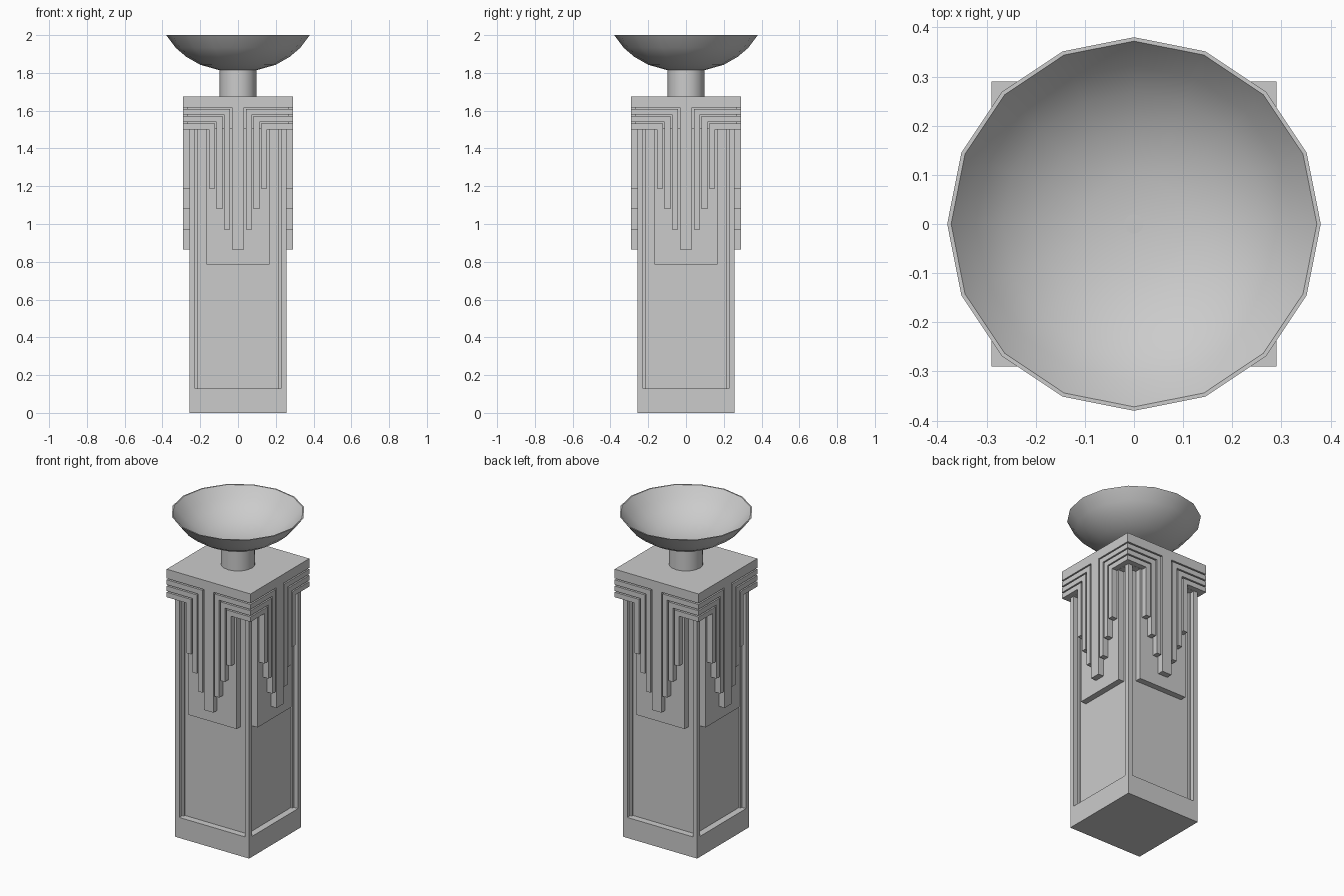
import bpy, bmesh, math
from mathutils import Matrix

if "Cube" in bpy.data.objects:
    bpy.data.objects.remove(bpy.data.objects["Cube"])


def finish(name, bm, smooth=False):
    bmesh.ops.recalc_face_normals(bm, faces=bm.faces)
    me = bpy.data.meshes.new(name)
    bm.to_mesh(me)
    bm.free()
    ob = bpy.data.objects.new(name, me)
    bpy.context.collection.objects.link(ob)
    if smooth:
        bpy.ops.object.select_all(action='DESELECT')
        ob.select_set(True)
        bpy.context.view_layer.objects.active = ob
        bpy.ops.object.shade_smooth_by_angle(angle=math.radians(40))
    return ob


def box(bm, x0, x1, y0, y1, z0, z1):
    m = Matrix.Translation(((x0 + x1) / 2, (y0 + y1) / 2, (z0 + z1) / 2)) \
        @ Matrix.Diagonal((x1 - x0, y1 - y0, z1 - z0, 1))
    bmesh.ops.create_cube(bm, size=1, matrix=m)


def four_sides(bm):
    # repeat the front-facing geometry on all four faces
    src = bm.verts[:] + bm.edges[:] + bm.faces[:]
    for i in range(1, 4):
        new = bmesh.ops.duplicate(bm, geom=src)["geom"]
        bmesh.ops.rotate(bm, verts=[g for g in new if isinstance(g, bmesh.types.BMVert)],
                         cent=(0, 0, 0), matrix=Matrix.Rotation(i * math.pi / 2, 3, 'Z'))


def lathe(name, profile, sides=16):
    bm = bmesh.new()
    vs = [bm.verts.new((r, 0, z)) for r, z in profile]
    es = [bm.edges.new(p) for p in zip(vs, vs[1:])]
    bmesh.ops.spin(bm, geom=vs + es, cent=(0, 0, 0), axis=(0, 0, 1),
                   angle=2 * math.pi, steps=sides)
    bmesh.ops.remove_doubles(bm, verts=bm.verts, dist=1e-4)
    return finish(name, bm, True)


S, C, P = 0.256, 0.29, 0.215   # shaft, cap and recess half widths
BAND_BOTTOM, CAP_BOTTOM, TOP = 1.501, 1.618, 1.676

# Shaft: one skin with a recessed panel inset in each side
bm = bmesh.new()
box(bm, -S, S, -S, S, 0, BAND_BOTTOM + 0.002)
bm.normal_update()
for f in [f for f in bm.faces if abs(f.normal.z) < 0.5]:
    n = f.normal.copy()
    bmesh.ops.inset_individual(bm, faces=[f], thickness=S - P)
    for v in f.verts:
        v.co.z = 0.128 if v.co.z < 0.7 else BAND_BOTTOM - 0.001
    inner = bmesh.ops.extrude_discrete_faces(bm, faces=[f])["faces"][0]
    bmesh.ops.translate(bm, verts=inner.verts, vec=-n * (S - P))
finish("shaft", bm)

# Raised backing plates behind the hanging bars
bm = bmesh.new()
box(bm, -0.167, 0.167, -0.253, -0.21, 0.785, BAND_BOTTOM)
four_sides(bm)
finish("backing_plates", bm)

# Cap core, seen only in the grooves, and the cap slab
bm = bmesh.new()
box(bm, -0.27, 0.27, -0.27, 0.27, BAND_BOTTOM + 0.002, CAP_BOTTOM)
finish("cap_core", bm)
bm = bmesh.new()
box(bm, -C, C, -C, C, CAP_BOTTOM, TOP)
finish("cap_slab", bm)

# Central hanging bar on each side
bm = bmesh.new()
box(bm, -0.033, 0.033, -C, -0.245, 0.865, CAP_BOTTOM)
four_sides(bm)
finish("central_bars", bm)

# Three nested stepped bands per half side, mitred at the corners
bm = bmesh.new()
back = 0.245
for i in range(3):
    x0, zt, zb = 0.042 + 0.04 * i, 1.610 - 0.039 * i, 0.97 + 0.109 * i
    w = 0.031
    outline = [(x0, zb), (x0 + w, zb), (x0 + w, zt - w), (C, zt - w), (C, zt), (x0, zt)]
    for s in (-1, 1):
        front = [bm.verts.new((s * x, -C, z)) for x, z in outline]
        rear = [bm.verts.new((s * min(x, back), -back, z)) for x, z in outline]
        bm.faces.new(front)
        bm.faces.new(rear[::-1])
        for k in range(6):
            j = (k + 1) % 6
            bm.faces.new((front[j], front[k], rear[k], rear[j]))
four_sides(bm)
finish("stepped_bands", bm)

# Neck and shallow bowl
lathe("neck", [(0, TOP - 0.01), (0.097, TOP - 0.01), (0.097, 1.822), (0, 1.822)])
lathe("bowl", [(0, 1.811), (0.1, 1.815), (0.2, 1.843), (0.275, 1.886), (0.33, 1.933),
               (0.38, 2.0), (0.372, 2.0), (0.322, 1.938), (0.268, 1.894), (0.195, 1.852),
               (0.098, 1.826), (0, 1.821)])
